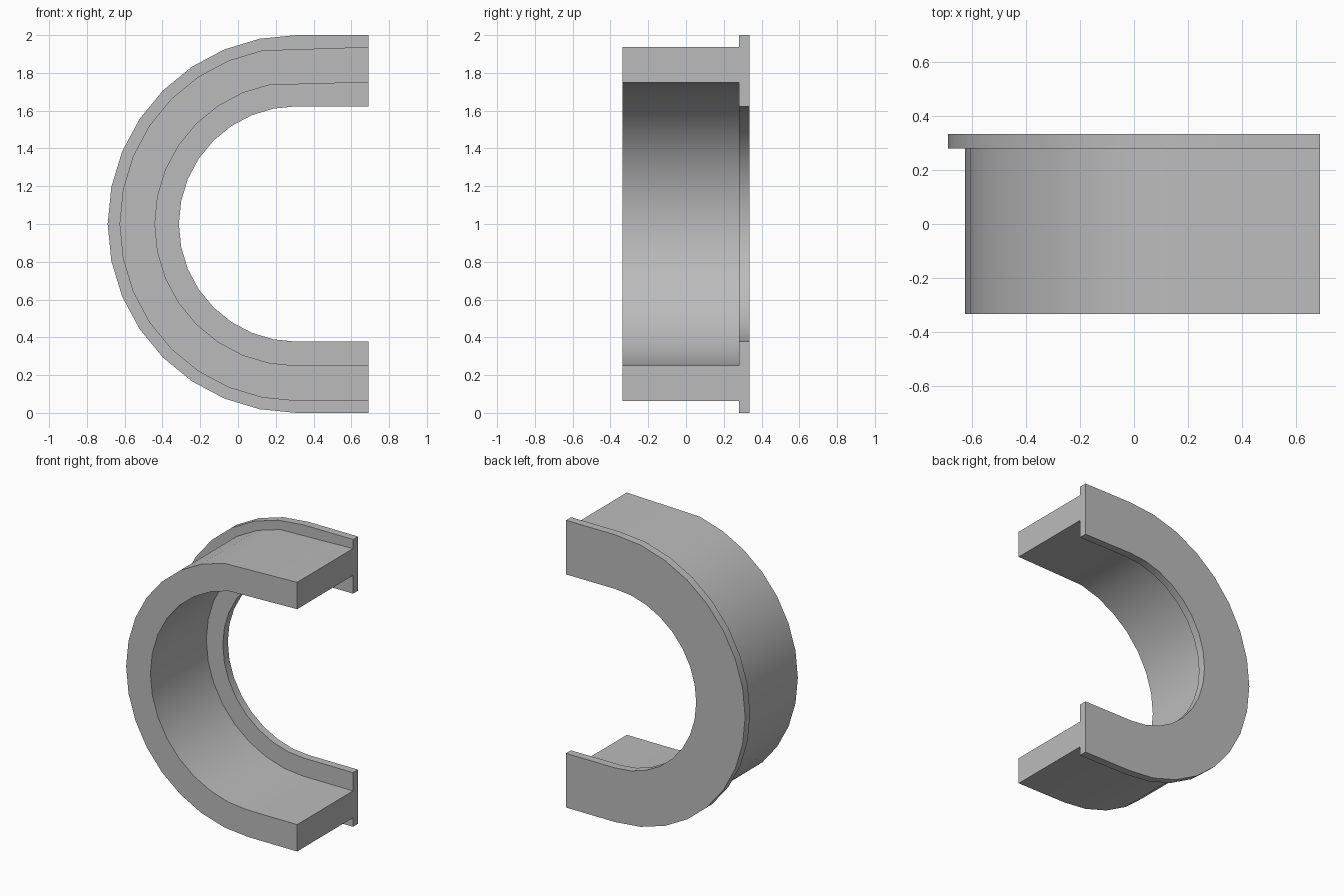
import bpy
import bmesh
from math import sin, cos, pi

cube = bpy.data.objects.get("Cube")
if cube:
    bpy.data.objects.remove(cube, do_unlink=True)

CENTRE_X, CENTRE_Z, END_X = 0.31, 1.0, 0.69
STEPS = 16

grey = bpy.data.materials.new("plain grey")
grey.use_nodes = True
colour = (0.5, 0.5, 0.5, 1)
grey.diffuse_color = colour
grey.node_tree.nodes["Principled BSDF"].inputs["Base Color"].default_value = colour


def u_path(radius, first):
    """Half circle open to +x with straight legs, from top to bottom."""
    arc = [(CENTRE_X - radius * sin(pi * i / STEPS),
            CENTRE_Z + radius * cos(pi * i / STEPS))
           for i in range(first, STEPS + 1)]
    return [(END_X, CENTRE_Z + radius)] + arc + [(END_X, CENTRE_Z - radius)]


def u_band(name, outer, inner, front, back, first=0):
    """Solid U-shaped band between two radii."""
    bm = bmesh.new()
    rings = []
    for a, b in zip(u_path(outer, first), u_path(inner, first)):
        corners = ((a, front), (a, back), (b, back), (b, front))
        rings.append([bm.verts.new((p[0], y, p[1])) for p, y in corners])
    for r, s in zip(rings, rings[1:]):
        for k in range(4):
            n = (k + 1) % 4
            bm.faces.new((r[k], r[n], s[n], s[k]))
    bm.faces.new(rings[0])
    bm.faces.new(rings[-1])
    bmesh.ops.recalc_face_normals(bm, faces=bm.faces)
    mesh = bpy.data.meshes.new(name)
    bm.to_mesh(mesh)
    bm.free()
    mesh.materials.append(grey)
    obj = bpy.data.objects.new(name, mesh)
    bpy.context.collection.objects.link(obj)
    bpy.ops.object.select_all(action='DESELECT')
    obj.select_set(True)
    bpy.context.view_layer.objects.active = obj
    bpy.ops.object.shade_smooth_by_angle(angle=pi / 6)


# Deep sleeve, its upper leg running straight from the last arc facet
u_band("sleeve", 0.937, 0.75, -0.335, 0.28, first=1)
# Thin wide flange at the back
u_band("flange", 1.0, 0.623, 0.28, 0.335)
